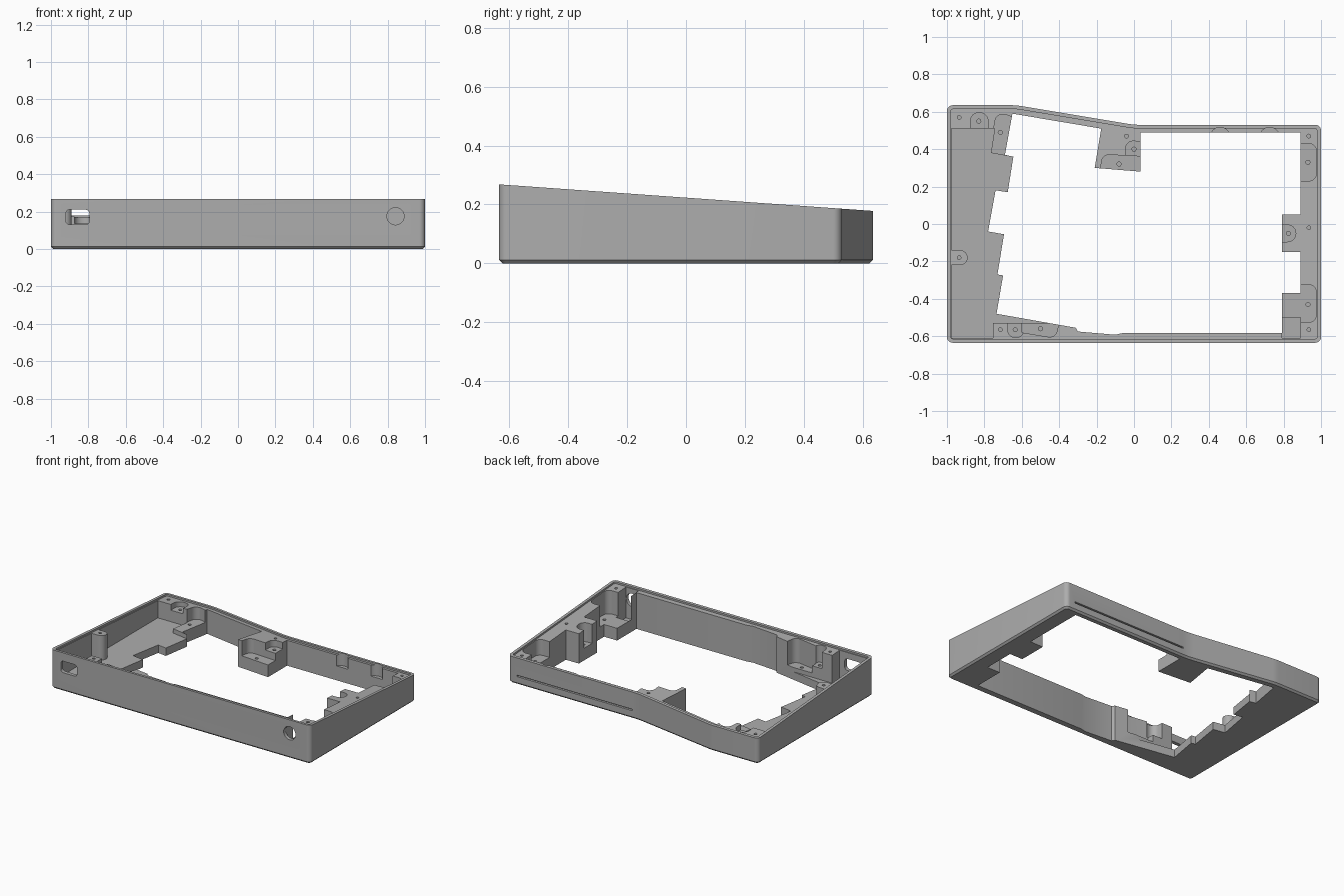
import bpy, bmesh, math
from mathutils import Vector

if "Cube" in bpy.data.objects:
    bpy.data.objects.remove(bpy.data.objects["Cube"])

grey = bpy.data.materials.new("matte_grey")
grey.use_nodes = True
colour = (0.42, 0.42, 0.42, 1)
grey.diffuse_color = colour
grey.node_tree.nodes["Principled BSDF"].inputs["Base Color"].default_value = colour


def rim(y, drop=0):
    """Height of the sloping top at depth y."""
    return 0.223 - 0.071 * y - drop


def fillet(points, steps=8):
    """Turn (x, y) or (x, y, radius) corners into a rounded outline."""
    out = []
    for i, p in enumerate(points):
        corner = Vector(p[:2])
        if len(p) == 2:
            out.append(corner)
            continue
        a = (Vector(points[i - 1][:2]) - corner).normalized()
        b = (Vector(points[(i + 1) % len(points)][:2]) - corner).normalized()
        half = a.angle(b) / 2
        centre = corner + (a + b).normalized() * (p[2] / math.sin(half))
        reach = p[2] / math.tan(half)
        start, end = corner + a * reach - centre, corner + b * reach - centre
        turn = start.angle_signed(end)
        for k in range(steps + 1):
            t = -turn * k / steps
            c, s = math.cos(t), math.sin(t)
            out.append(centre + Vector((start.x * c - start.y * s, start.x * s + start.y * c)))
    return out


def prism(name, points, low, high, chamfer=0):
    """Upright prism; low and high are numbers or functions of y."""
    level = lambda z, y: z(y) if callable(z) else z
    bm = bmesh.new()
    pts = fillet(points)
    bottom = [bm.verts.new((p.x, p.y, level(low, p.y))) for p in pts]
    top = [bm.verts.new((p.x, p.y, level(high, p.y))) for p in pts]
    base = bm.faces.new(bottom)
    bm.faces.new(top)
    for i in range(len(pts)):
        bm.faces.new((bottom[i - 1], bottom[i], top[i], top[i - 1]))
    bmesh.ops.recalc_face_normals(bm, faces=bm.faces)
    if chamfer:
        bmesh.ops.bevel(bm, geom=list(base.edges), offset=chamfer, segments=1, affect="EDGES")
    mesh = bpy.data.meshes.new(name)
    bm.to_mesh(mesh)
    bm.free()
    mesh.materials.append(grey)
    obj = bpy.data.objects.new(name, mesh)
    bpy.context.collection.objects.link(obj)
    return obj


def box(x0, x1, y0, y1):
    return [(x0, y0), (x1, y0), (x1, y1), (x0, y1)]


def disc(x, y, r, n=16):
    return [(x + r * math.cos(math.tau * k / n), y + r * math.sin(math.tau * k / n)) for k in range(n)]


def outline(d, r):
    return [(d - 1, d - 0.635, r), (1 - d, d - 0.635, r), (1 - d, 0.53 - d, r),
            (0, 0.53 - d, 0.5), (-0.63, 0.635 - d, 0.3), (d - 1, 0.635 - d, r)]


# Solid body with chamfered underside and sloping top
case = prism("case_frame", outline(0, 0.03), 0, rim, 0.012)
cutters = []


def cut(points, low, high=1):
    cutters.append(prism("cutter", points, low, high))


def cut_front(points, y0, y1):
    """Cut through a wall, with points given in x and z."""
    tool = prism("cutter", points, -y1, -y0)
    for v in tool.data.vertices:
        x, z, depth = v.co
        v.co = (x, -depth, z)
    cutters.append(tool)


# Shallow seat for the cover, inside the rim
cut(outline(0.02, 0.015), lambda y: rim(y, 0.012))

# Stepped opening through the whole frame
cut([(-0.65, 0.59), (-0.69, 0.37), (-0.645, 0.36), (-0.675, 0.17), (-0.74, 0.18),
     (-0.78, -0.04), (-0.695, -0.055), (-0.73, -0.27), (-0.70, -0.275), (-0.735, -0.48),
     (-0.31, -0.555), (-0.30, -0.575), (-0.1, -0.592), (-0.06, -0.583), (0.79, -0.583),
     (0.79, -0.37), (0.89, -0.37), (0.89, -0.15), (0.79, -0.15), (0.79, 0.05), (0.89, 0.05),
     (0.89, 0.49), (0.035, 0.49), (0.035, 0.28), (-0.21, 0.3), (-0.175, 0.51)], -1)

# Low floor on the right, leaving one screw post by the wall
cut([(-0.975, -0.61), (-0.755, -0.61), (-0.755, -0.53), (-0.4, -0.53), (-0.4, 0.3),
     (-0.6, 0.35), (-0.765, 0.38), (-0.745, 0.51), (-0.975, 0.51), (-0.975, -0.14),
     (-0.89, -0.14, 0.039), (-0.89, -0.22, 0.039), (-0.975, -0.22)], 0.055)

# Mounting pads sunk into the raised blocks
low, mid = 0.085, 0.135
cut([(-0.775, 0.37), (-0.63, 0.35), (-0.65, 0.575, 0.03), (-0.735, 0.595, 0.04)], low)
cut([(-0.875, 0.5), (-0.78, 0.5), (-0.78, 0.595, 0.045), (-0.875, 0.595, 0.045)], mid)
cut([(-0.18, 0.27), (0.06, 0.25), (0.06, 0.36), (-0.17, 0.372, 0.04)], low)
cut([(-0.045, 0.35), (0.06, 0.34), (0.06, 0.44), (-0.045, 0.445, 0.04)], mid)
cut([(0.87, 0.23), (0.975, 0.23, 0.04), (0.975, 0.43, 0.04), (0.87, 0.43)], low)
cut([(0.78, -0.095), (0.865, -0.095, 0.044), (0.865, -0.005, 0.044), (0.78, -0.005)], low)
cut([(0.78, -0.525), (0.975, -0.525, 0.04), (0.975, -0.325, 0.04), (0.78, -0.325)], low)
cut(box(0.792, 0.89, -0.61, -0.5), 0.04)
cut([(-0.675, -0.607, 0.04), (-0.59, -0.607, 0.04), (-0.59, -0.5), (-0.675, -0.5)], mid)
cut([(-0.6, -0.58), (-0.42, -0.61, 0.04), (-0.395, -0.5), (-0.6, -0.5)], low)

# Half-round notches inside the back wall
for x in (0.46, 0.725):
    cut(disc(x, 0.465, 0.052, 32), 0.1)

# Screw holes in the tall posts and in the pads
for x, y in ((-0.935, 0.57), (-0.935, -0.18), (-0.715, -0.565), (-0.04, 0.47),
             (0.935, 0.47), (0.935, -0.02), (0.935, -0.565)):
    cut(disc(x, y, 0.01), 0.1)
for x, y in ((-0.83, 0.55), (-0.715, 0.49), (0, 0.4), (-0.08, 0.32), (0.93, 0.33),
             (0.825, -0.05), (0.93, -0.43), (-0.635, -0.565), (-0.5, -0.56)):
    cut(disc(x, y, 0.011), 0.03)

# Socket and round port in the front wall, thin slit in the back wall
socket = [(-0.92, 0.13, 0.02), (-0.795, 0.13, 0.02), (-0.795, 0.21, 0.02), (-0.92, 0.21, 0.02)]
cut_front(socket, -0.7, -0.6)
cut_front(disc(0.842, 0.175, 0.046, 32), -0.7, -0.6)
cut_front(box(0.04, 0.93, 0.055, 0.065), 0.515, 0.6)

# Apply the cuts and drop the helpers
for tool in cutters:
    mod = case.modifiers.new("cut", "BOOLEAN")
    mod.operation = "DIFFERENCE"
    mod.solver = "EXACT"
    mod.object = tool
    tool.hide_render = True
graph = bpy.context.evaluated_depsgraph_get()
case.data = bpy.data.meshes.new_from_object(case.evaluated_get(graph))
case.modifiers.clear()
for tool in cutters:
    bpy.data.objects.remove(tool)

bpy.ops.object.select_all(action="DESELECT")
case.select_set(True)
bpy.context.view_layer.objects.active = case
bpy.ops.object.shade_smooth_by_angle(angle=math.radians(30))
